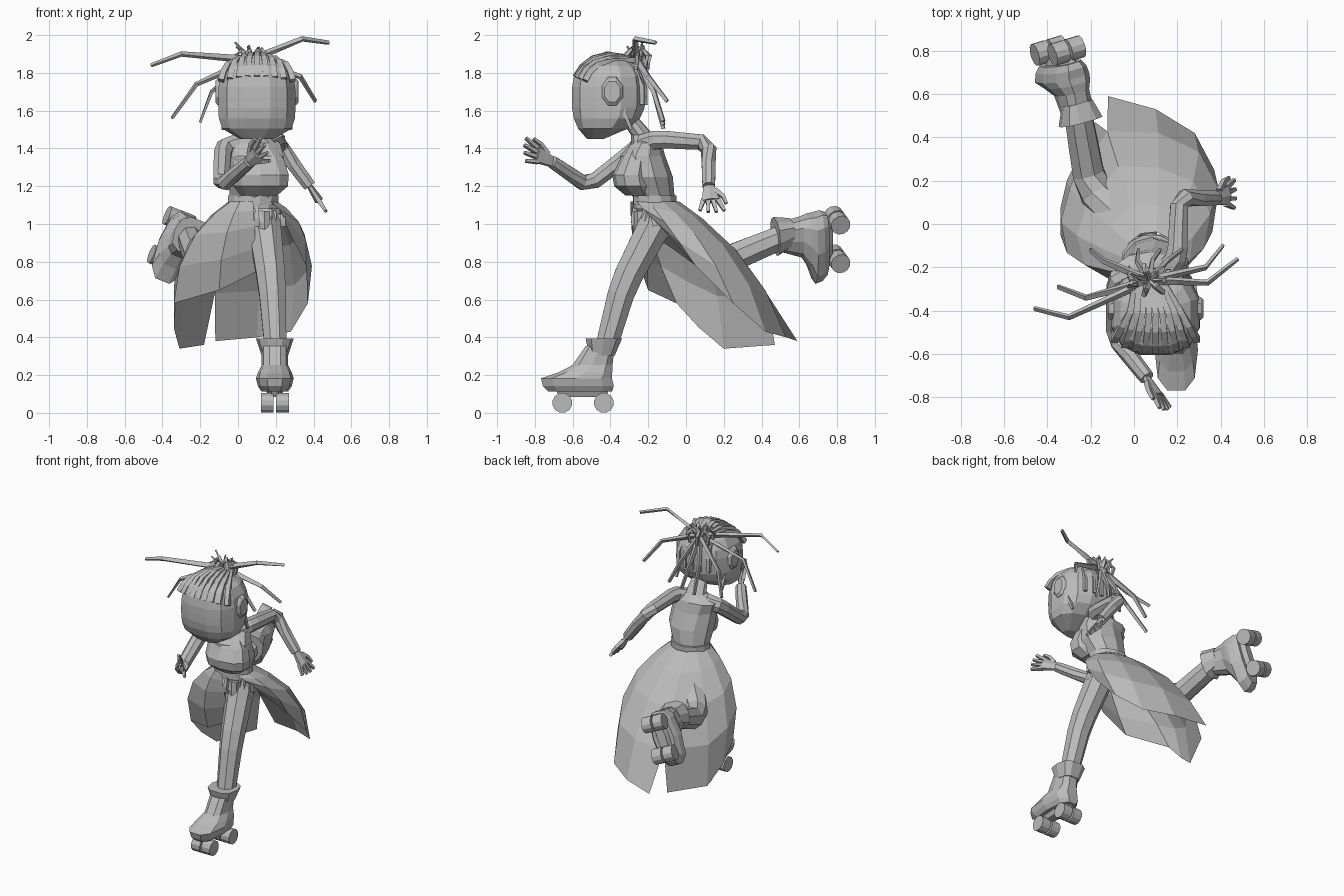
import bpy, bmesh, math, random
from mathutils import Vector

if "Cube" in bpy.data.objects:
    bpy.data.objects.remove(bpy.data.objects["Cube"])
random.seed(4)

X, Y, Z = (Vector(axis) for axis in ((1, 0, 0), (0, 1, 0), (0, 0, 1)))
grey = bpy.data.materials.new("plain grey")
grey.use_nodes = True
grey.diffuse_color = (.5, .5, .5, 1)
grey.node_tree.nodes["Principled BSDF"].inputs["Base Color"].default_value = grey.diffuse_color


def loft(name, rings, closed=True):
    """Skin a list of equal rings into one flat-shaded object."""
    bm = bmesh.new()
    rows = [[bm.verts.new(point) for point in ring] for ring in rings]
    count = len(rows[0])
    for low, high in zip(rows, rows[1:]):
        for i in range(count if closed else count - 1):
            j = (i + 1) % count
            bm.faces.new((low[i], low[j], high[j], high[i]))
    if closed:
        bm.faces.new(rows[0])
        bm.faces.new(rows[-1])
    bmesh.ops.recalc_face_normals(bm, faces=bm.faces)
    mesh = bpy.data.meshes.new(name)
    bm.to_mesh(mesh)
    bm.free()
    mesh.materials.append(grey)
    bpy.context.collection.objects.link(bpy.data.objects.new(name, mesh))


def oval(centre, across, along, width, depth, sides, power=1):
    """Ring of points; a power below one makes it boxier."""
    points = []
    for i in range(sides):
        angle = math.tau * (i + .5) / sides
        c, s = math.cos(angle), math.sin(angle)
        points.append(Vector(centre) + across * width * math.copysign(abs(c) ** power, c)
                      + along * depth * math.copysign(abs(s) ** power, s))
    return points


def stack(name, levels, sides=10, power=1):
    """Loft of level ovals, each given as centre, half width and half depth."""
    loft(name, [oval(centre, X, Y, width, depth, sides, power)
                for centre, width, depth in levels])


def tube(name, path, start, end, sides=4, flat=1, across=X):
    """Tapering tube along a path."""
    path = [Vector(point) for point in path]
    last = len(path) - 1
    rings = []
    for i, point in enumerate(path):
        heading = (path[min(i + 1, last)] - path[max(i - 1, 0)]).normalized()
        u = (across - heading * heading.dot(across)).normalized()
        radius = start + (end - start) * i / last
        rings.append(oval(point, u, heading.cross(u), radius, radius * flat, sides))
    loft(name, rings)


def limb(name, joints, start, end, across=X):
    """Tube with rounded joints: each bone is cut near both of its ends."""
    joints = [Vector(joint) for joint in joints]
    path = [joints[0]]
    for a, b in zip(joints, joints[1:]):
        path += [a.lerp(b, .15), a.lerp(b, .5), a.lerp(b, .85)]
    path.append(joints[-1])
    tube(name, path, start, end, 8, 1, across)


# Boxy head with a broad jaw and a chin that juts forward
head = Vector((.1, -.41, 1.67))
levels = []
for i in range(9):
    k = (i / 4 - 1) * .96
    width = .21 * math.sqrt(1 - abs(k) ** (5 if k < 0 else 3))
    depth = .2 * math.sqrt(1 - abs(k) ** 3)
    chin = max(0, -k) ** 3
    levels.append((head + Z * k * .23 - Y * chin * .08, width, depth * (1 - chin * .4)))
stack("head", levels, 12, .8)
for side, label in ((1, "left"), (-1, "right")):
    ear = head + X * side * .18 + Y * .02 + Z * .03
    tube(label + "_ear", [ear, ear + X * side * .03, ear + X * side * .04], .09, .06, 8, .75, Z)
    lock = ear + Y * .05 - Z * .08
    tube(label + "_side_lock", [lock, lock + Y * .05 - Z * .12], .02, .01)

# Knot of hair, with ridges drawn into it from the forehead and from the nape
knot = Vector((.07, -.26, 1.87))


def scalp(k, degrees):
    """Point on the skull: k runs ear to ear, degrees run brow to nape."""
    angle = math.radians(degrees)
    c, s = math.cos(angle), math.sin(angle)
    return (head + X * k * .2 * (.6 + .4 * abs(c)) - Y * c * .2 * math.sqrt(1 - k * k / 2)
            + Z * s * (.23 - .04 * k * k))


for i in range(9):
    k = i / 4 - 1
    front = [scalp(k, degrees) for degrees in (28, 45, 65, 90)]
    tube("hair_ridge", front + [knot + X * k * .06], .022, .018)
for k in (-.6, -.3, 0, .3, .6):
    back = [scalp(k, degrees) for degrees in (190, 165, 140)]
    tube("nape_ridge", back + [knot + X * k * .05], .015, .02)

# Bun loops and short spikes
for i in range(7):
    angle = math.tau * i / 7
    out = X * math.cos(angle) + Y * math.sin(angle) * .7
    tube("bun_loop", [knot + out * .02, knot + out * .06 + Z * .05, knot + out * .1 + Z * .02,
                      knot + out * .08 - Z * .05], .018, .012, across=X + Z * 3)
    spike = out * random.uniform(.05, .1) + Z * random.uniform(.06, .1)
    tube("bun_spike", [knot, knot + spike], .014, .005, across=X + Y)

# Long loose strands: four flung outward, then four falling behind
strands = [((.34, -.27, 1.98), (.48, -.16, 1.96)),
           ((-.3, -.43, 1.9), (-.46, -.39, 1.84)),
           ((-.22, -.34, 1.74), (-.35, -.29, 1.56)),
           ((.33, -.2, 1.78), (.41, -.1, 1.65))]
strands += [((x * .7, -.17, 1.7), (x, -.12, 1.5 + abs(x) / 5)) for x in (-.2, .02, .12, .22)]
for bend, tip in strands:
    tube("loose_strand", [knot, knot.lerp(Vector(bend), .5), bend, tip],
         .024, .013, 4, .7, X + Y * 3 + Z * 3)

# Torso with neck, bust and waistband
stack("torso", [((.08, -.16, 1.08), .14, .12), ((.08, -.17, 1.14), .13, .11),
                ((.1, -.21, 1.25), .16, .14), ((.09, -.23, 1.36), .16, .12),
                ((.07, -.21, 1.43), .16, .08), ((.08, -.23, 1.47), .07, .06),
                ((.09, -.3, 1.56), .05, .05)])
stack("bust", [((.11, -.25, 1.15), .1, .07), ((.12, -.28, 1.2), .15, .1),
               ((.12, -.29, 1.26), .155, .1), ((.11, -.27, 1.34), .14, .08),
               ((.09, -.25, 1.42), .1, .05)], 10, .8)
stack("waistband", [((.08, -.165, z), .138, .118) for z in (1.1, 1.15)], 12)


def hand(label, wrist, tip, spread):
    """Palm, four fanned fingers and a thumb."""
    spread = spread.normalized()
    wrist, tip = Vector(wrist), Vector(tip)
    reach = tip - wrist
    tube(label + "_palm", [wrist, wrist + reach * .25, wrist + reach * .55],
         .033, .052, 6, .45, spread)
    for i in range(4):
        k = i / 1.5 - 1
        knuckle = wrist + reach * .5 + spread * k * .037
        end = wrist + reach * (1 - abs(k) * .08) + spread * k * .065
        tube(label + "_finger", [knuckle, end], .017, .011, across=spread)
    tube(label + "_thumb", [wrist + reach * .15 - spread * .03, wrist + reach * .4 - spread * .07,
                            wrist + reach * .65 - spread * .08], .018, .011, across=spread)


# Arms: one bent behind, one raised in front
wrist = (.38, .12, 1.2)
limb("left_arm", [(.15, -.22, 1.42), (.2, -.15, 1.45), (.21, .12, 1.43), wrist], .06, .035, Z)
hand("left", wrist, (.47, .14, 1.06), -Y)
wrist = (.06, -.71, 1.33)
limb("right_arm", [(0, -.23, 1.42), (-.08, -.26, 1.4), (-.09, -.52, 1.2), wrist], .06, .035)
hand("right", wrist, (.15, -.86, 1.4), X * .4 - Z)

# Skirt: two panels from waist to hem, joined above a short slit at the back
right_hem = [(.1, -.2, .75), (-.1, -.2, .65), (-.34, -.05, .58), (-.34, .07, .45),
             (-.31, .2, .34), (-.18, .47, .36)]
left_hem = [(-.12, .59, .38), (.1, .53, .4), (.28, .42, .43), (.37, .25, .58), (.36, .05, .78),
            (.25, -.15, 1)]
seam = (Vector(right_hem[-1]) + Vector(left_hem[0])) / 2
steps = len(right_hem) + len(left_hem) - 2
for label, hem, first in (("right", right_hem, 0), ("left", left_hem, len(right_hem) - 1)):
    rows = []
    for t in (0, .15, .4, .7, 1):
        row = []
        for i, end in enumerate(hem):
            angle = -math.pi / 2 - math.tau * .88 * (first + i) / steps
            out = X * math.cos(angle) + Y * math.sin(angle)
            top = Vector((.08, -.165, 1.12)) + out * .13
            end = seam if t < .8 and first + i == len(right_hem) - 1 else Vector(end)
            bulge = t * (1 - t) * (.28 + .25 * abs(out.x)) * (end - top).length
            row.append(top.lerp(end, t) + (out + Z / 2) * bulge)
        rows.append(row)
    loft("skirt_" + label + "_panel", rows, closed=False)

# Belt trinkets hanging over the front hip
for i in range(7):
    charm = Vector((.1, -.27, 1.09)) + X * i * .023 + Y * i * .018 - Z * (i % 3) * .02
    tube("belt_charm", [charm, charm - Y * .01 - Z * .06, charm - Z * .1], .014, .022)
stack("belt_pouch", [((.14, -.24, z), .035, .035) for z in (.97, 1.07)], 6)

# Legs: one planted, one kicked back from under the skirt
limb("left_leg", [(.13, -.13, 1.06), (.18, -.33, .68), (.2, -.43, .32)], .1, .058)
limb("right_leg", [(.03, -.1, 1), (-.2, .17, .79), (-.27, .58, .96)], .1, .062)


def skate(label, axle, forward, up, lean):
    """Boot, flared cuff, plate and four wheels; the ankle can lean toward the toe."""
    axle, forward = Vector(axle), forward.normalized()
    up = (up - forward * forward.dot(up)).normalized()
    side = forward.cross(up)

    def sections(name, levels):
        rings = []
        for height, heel, toe, width in levels:
            shift = (heel + toe) / 2 + lean * max(0, height - .15)
            rings.append(oval(axle + forward * shift + up * height, forward, side,
                              (toe - heel) / 2, width, 10, .75))
        loft(label + name, rings)

    sections("_boot", [(.06, -.05, .3, .07), (.09, -.06, .33, .09), (.13, -.05, .34, .1),
                       (.16, -.05, .25, .09), (.2, -.05, .17, .07), (.3, -.06, .1, .07)])
    sections("_cuff", [(.25, -.06, .08, .07), (.34, -.1, .1, .1)])
    sections("_plate", [(.03, -.02, .24, .03), (.07, -.03, .26, .05)])
    for along in (0, .22):
        for across in (-1, 1):
            hub = axle + forward * along + side * across * .04
            tube(label + "_wheel", [hub - side * .034, hub + side * .034], .053, .053, 12, 1, forward)


skate("left", (.195, -.435, .053), -Y, Z, 0)
skate("right", (-.31, .8, 1.02), -X * .4 - Z, X * .3 - Y, .3)
